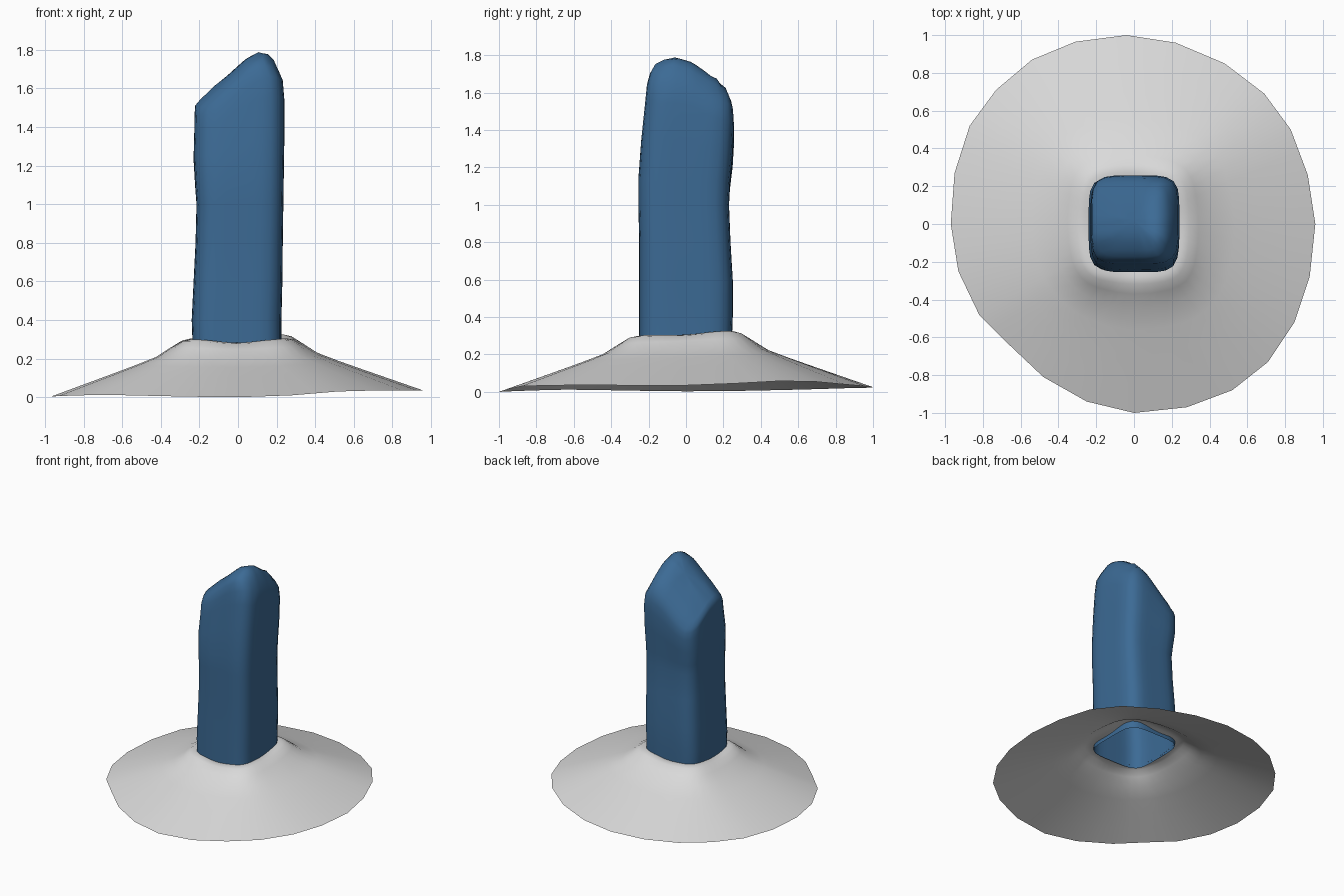
import bpy, math

if "Cube" in bpy.data.objects:
    bpy.data.objects.remove(bpy.data.objects["Cube"])


def lerp_table(table, t):
    """Piecewise linear lookup; rows are (key, values...)."""
    if t <= table[0][0]:
        return table[0][1:]
    for a, b in zip(table, table[1:]):
        if t <= b[0]:
            k = (t - a[0]) / (b[0] - a[0])
            return [p + (q - p) * k for p, q in zip(a[1:], b[1:])]
    return table[-1][1:]


def squircle(angle, bounds, power):
    """Point of a rounded rectangle in the direction of angle."""
    x0, x1, y0, y1 = bounds
    c, s = math.cos(angle), math.sin(angle)
    r = (abs(c) ** power + abs(s) ** power) ** (-1 / power)
    return (x0 + x1) / 2 + c * r * (x1 - x0) / 2, (y0 + y1) / 2 + s * r * (y1 - y0) / 2


def build(name, rings, colour, tip=None, angle=40):
    n = len(rings[0])
    verts = [v for ring in rings for v in ring]
    faces = [(i * n + j, i * n + (j + 1) % n, (i + 1) * n + (j + 1) % n, (i + 1) * n + j)
             for i in range(len(rings) - 1) for j in range(n)]
    if tip:
        verts.append(tip)
        last = (len(rings) - 1) * n
        faces += [(last + j, last + (j + 1) % n, len(verts) - 1) for j in range(n)]
    mesh = bpy.data.meshes.new(name)
    mesh.from_pydata(verts, [], faces)
    obj = bpy.data.objects.new(name, mesh)
    bpy.context.collection.objects.link(obj)
    mat = bpy.data.materials.new(name + "_colour")
    mat.diffuse_color = (*colour, 1)
    mat.use_nodes = True
    mat.node_tree.nodes["Principled BSDF"].inputs["Base Color"].default_value = mat.diffuse_color
    mesh.materials.append(mat)
    bpy.ops.object.select_all(action='DESELECT')
    obj.select_set(True)
    bpy.context.view_layer.objects.active = obj
    bpy.ops.object.shade_smooth_by_angle(angle=math.radians(angle))
    return obj


# Post: rounded square tube, open below, with a slanted worn top
FX = [(-.24, 1.50), (-.14, 1.60), (.05, 1.77), (.13, 1.80), (.18, 1.76), (.21, 1.70)]
FY = [(-.20, 1.70), (-.17, 1.75), (-.07, 1.80), (.03, 1.77), (.15, 1.69), (.21, 1.63), (.25, 1.55)]


def top(x, y):
    return lerp_table(FX, x)[0] + lerp_table(FY, y)[0] - 1.8


N = 40
ANG = [2 * math.pi * j / N for j in range(N)]
LOWER = [(.27, -.235, .225, -.25, .245), (.40, -.24, .225, -.25, .25), (.60, -.23, .23, -.25, .25),
         (.80, -.22, .232, -.25, .238), (1.0, -.215, .235, -.255, .23)]
UPPER = [(.2, -.222, .237, -.255, .235), (.5, -.23, .24, -.24, .25), (.78, -.226, .24, -.22, .257),
         (.92, -.225, .232, -.21, .252), (1.0, -.222, .208, -.195, .243)]
rings = [[(*squircle(a, row[1:], 5), row[0]) for a in ANG] for row in LOWER]
edge = [squircle(a, UPPER[-1][1:], 4.5) for a in ANG]
for row in UPPER:
    ring = []
    for a, e in zip(ANG, edge):
        x, y = squircle(a, row[1:], 5 if row[0] < 1 else 4.5)
        ring.append((x, y, 1 + row[0] * (top(*e) - 1)))
    rings.append(ring)
cx, cy = -.007, .024
for k in (.9, .75, .55, .3):
    pts = [(cx + (x - cx) * k, cy + (y - cy) * k) for x, y in edge]
    rings.append([(x, y, top(x, y)) for x, y in pts])
build("post", rings, (.045, .145, .30), (cx, cy, top(cx, cy)), 50)

# Skirt: thin flared sheet from a square collar to an uneven round rim
RIM = [(.96, 0, .035), (.92, .26, .045), (.83, .5, .058), (.69, .69, .055), (.48, .85, .04), (.22, .96, .03),
       (-.04, 1, .025), (-.31, .965, .022), (-.54, .87, .02), (-.73, .71, .015), (-.87, .52, .01),
       (-.95, .27, .005), (-.97, 0, .003), (-.93, -.25, .006), (-.82, -.48, .01), (-.66, -.64, .012),
       (-.48, -.81, .008), (-.25, -.94, .003), (0, -1, 0), (.28, -.97, .01), (.52, -.88, .03),
       (.71, -.73, .035), (.85, -.52, .036), (.93, -.28, .035)]
PROFILE = [(0, .285), (.04, .29), (.09, .285), (.16, .255), (.26, .207), (.42, .16), (.6, .11), (.8, .055), (1, 0)]
rings = []
for f, z in PROFILE:
    ring = []
    for i, (rx, ry, rz) in enumerate(RIM):
        # split every rim side in two so that the collar stays smooth
        nx, ny, nz = RIM[(i + 1) % len(RIM)]
        for px, py, pz in ((rx, ry, rz), ((rx + nx) / 2, (ry + ny) / 2, (rz + nz) / 2)):
            a = math.atan2(py, px)
            ix, iy = squircle(a, (-.235, .225, -.25, .245), 5)
            lift = .02 * max(0, math.cos(a - .7)) - .008 * max(0, -math.sin(a))
            collar = .018 * (math.sin(2 * a) ** 2) * max(0, 1 - f / .2)
            ring.append((ix + (px - ix) * f, iy + (py - iy) * f,
                         z + pz * f + lift * (1 - f) + collar))
    rings.append(ring)
build("skirt", rings[::-1], (.70, .70, .70), None, 50)
